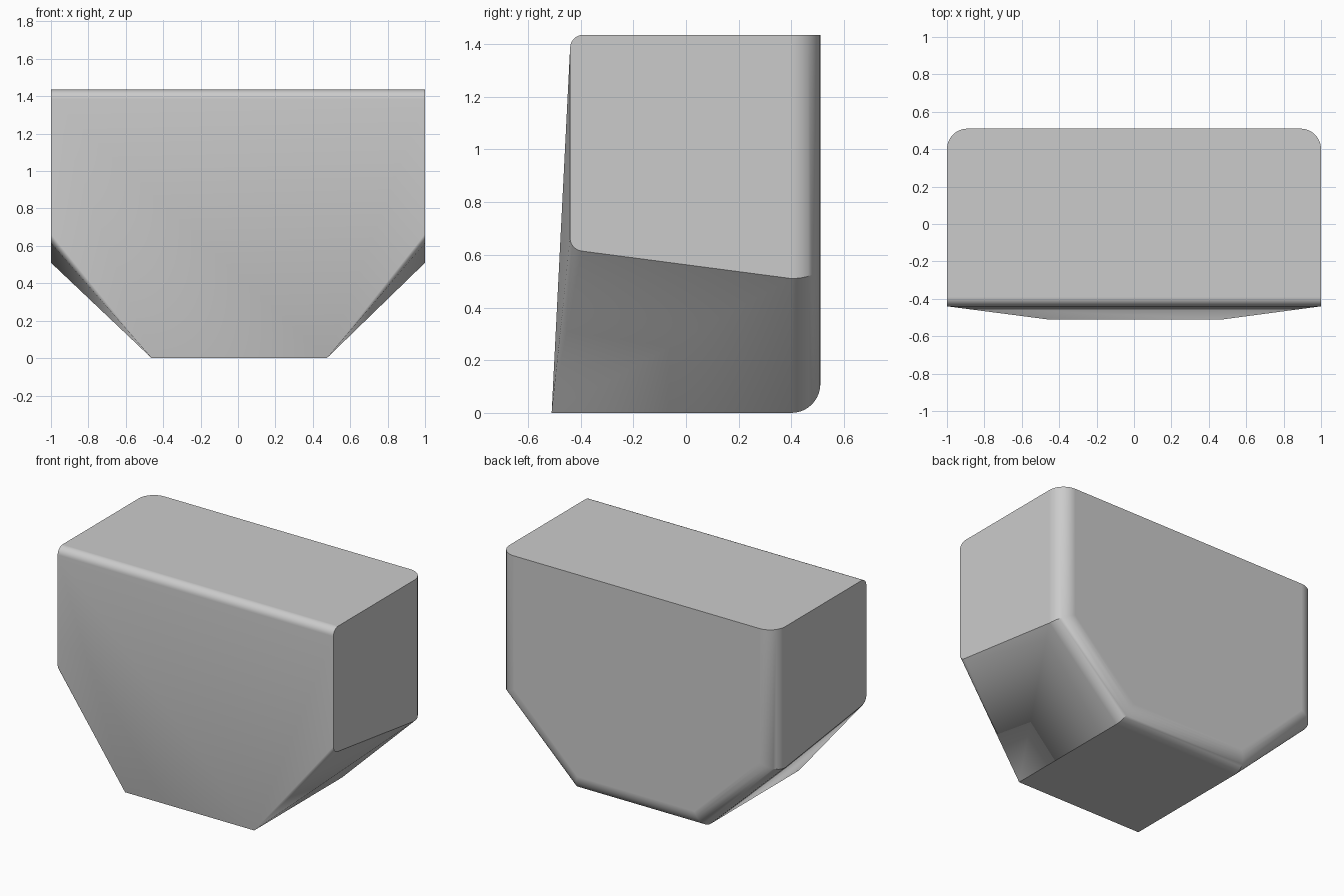
import bpy, bmesh
from math import sin, cos, pi, hypot

cube = bpy.data.objects.get("Cube")
if cube:
    bpy.data.objects.remove(cube, do_unlink=True)

TOP, WALL_Z, BACK, FRONT = 1.435, 0.51, 0.51, -0.51
R_BACK, R_FRONT = 0.11, 0.05
Y0 = BACK - R_BACK          # where the rear rounding starts
WALL_FRONT = -0.44

grey = bpy.data.materials.new("plain_grey")
grey.use_nodes = True
colour = (0.6, 0.6, 0.6, 1)
grey.diffuse_color = colour
grey.node_tree.nodes["Principled BSDF"].inputs["Base Color"].default_value = colour


def rear_ring(d, foot):
    """Half outline (x, z) of the rear face, inset by d on side, slope and base."""
    length = hypot(1 - foot, WALL_Z)
    nx, nz = WALL_Z / length, (1 - foot) / length
    offset = nx * foot - d
    return [(1 - d, TOP),
            (1 - d, (nx * (1 - d) - offset) / nz),
            ((offset + nz * d) / nx, d)]


def arc(cy, cz, r, start, end, steps=8):
    """Points (y, z) along an arc, angles in quarter turns."""
    angles = [(start + (end - start) * i / steps) * pi / 2 for i in range(steps + 1)]
    return [(cy + r * cos(a), cz + r * sin(a)) for a in angles]


points = []
for side, foot in ((1, 0.475), (-1, 0.462)):
    # rear rounding
    for i in range(11):
        a = i / 10 * pi / 2
        for x, z in rear_ring(R_BACK * (1 - cos(a)), foot):
            points.append((side * x, Y0 + R_BACK * sin(a), z))
    # front corners of the side wall
    cy = WALL_FRONT + R_FRONT
    wall = arc(cy, TOP - R_FRONT, R_FRONT, 1, 2)
    wall += arc(cy, 0.614 + R_FRONT, R_FRONT, 2, 2.93)
    points += [(side, y, z) for y, z in wall]
    # front end of the base
    points.append((side * foot, FRONT, 0))

# the body is the convex shell around its edges
bm = bmesh.new()
for p in points:
    bm.verts.new(p)
bmesh.ops.remove_doubles(bm, verts=bm.verts, dist=0.0005)
hull = bmesh.ops.convex_hull(bm, input=bm.verts)
loose = [v for v in bm.verts if not v.link_faces]
bmesh.ops.delete(bm, geom=loose, context='VERTS')
bmesh.ops.dissolve_limit(bm, angle_limit=0.005, verts=bm.verts, edges=bm.edges)
bmesh.ops.recalc_face_normals(bm, faces=bm.faces)

mesh = bpy.data.meshes.new("body")
bm.to_mesh(mesh)
bm.free()
mesh.materials.append(grey)
body = bpy.data.objects.new("body", mesh)
bpy.context.collection.objects.link(body)

# smooth roundings, crisp corners
bpy.context.view_layer.objects.active = body
body.select_set(True)
bpy.ops.object.shade_smooth_by_angle(angle=pi / 6)
weighted = body.modifiers.new("weighted_normals", 'WEIGHTED_NORMAL')
weighted.keep_sharp = True
